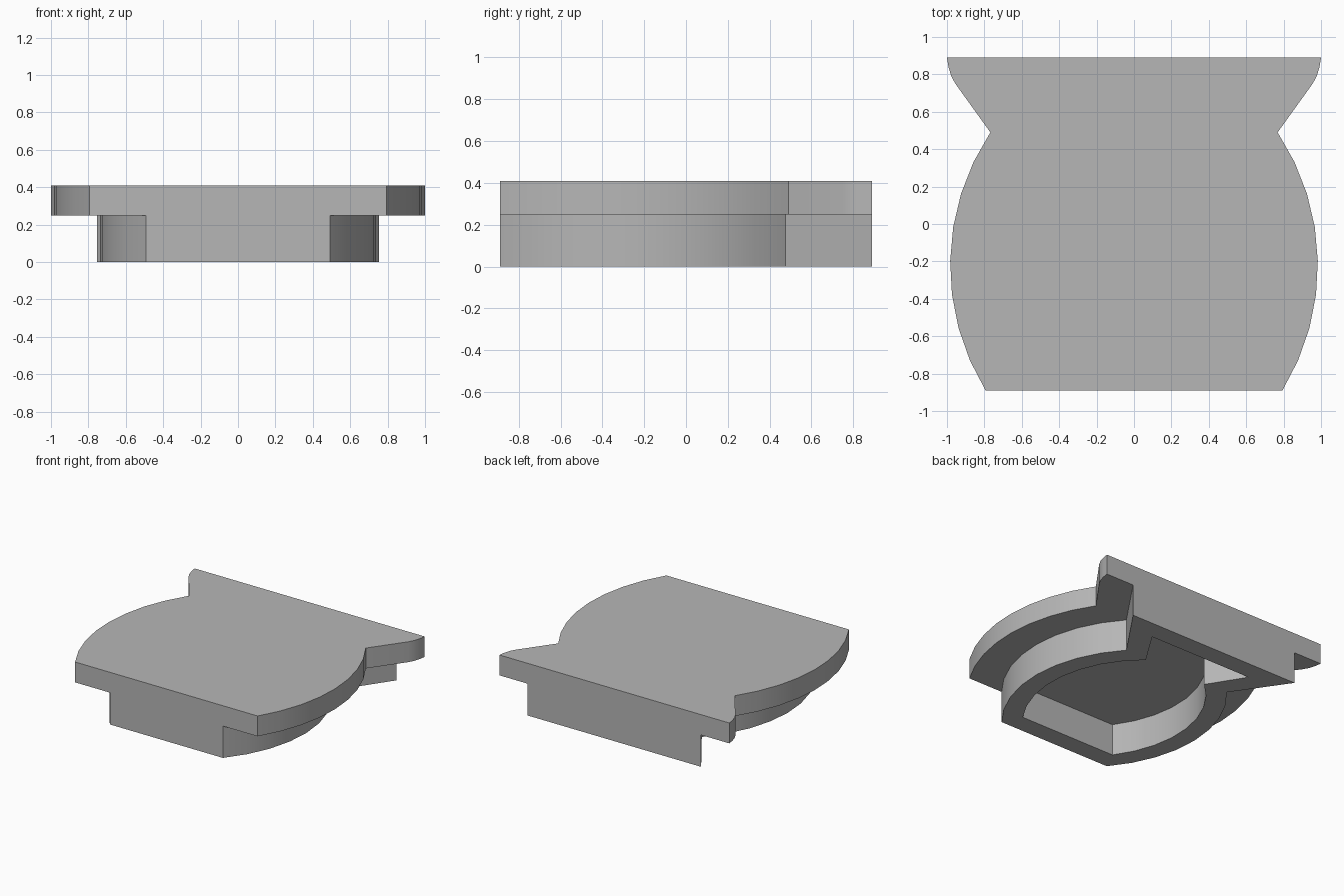
import bpy
import bmesh
import math

cube = bpy.data.objects.get("Cube")
if cube:
    bpy.data.objects.remove(cube, do_unlink=True)

grey = bpy.data.materials.new("plain grey")
grey.use_nodes = True
colour = (0.47, 0.47, 0.47, 1)
grey.diffuse_color = colour
grey.node_tree.nodes["Principled BSDF"].inputs["Base Color"].default_value = colour

CX, CY = -0.297, -0.22      # centre of the bulging side arc
SLAB_Z, TOP_Z = 0.25, 0.41
SEGMENTS = 8


def outline(radius, front, neck, flare):
    """Closed mirrored outline: front edge, bulging arc, neck, flared back."""
    a0 = math.asin((front - CY) / radius)
    a1 = math.asin((neck - CY) / radius)
    side = []
    for i in range(SEGMENTS + 1):
        a = a0 + (a1 - a0) * i / SEGMENTS
        side.append((CX + radius * math.cos(a), CY + radius * math.sin(a)))
    side += flare
    return side + [(-x, y) for x, y in reversed(side)]


def finish(name, bm):
    bmesh.ops.recalc_face_normals(bm, faces=bm.faces)
    mesh = bpy.data.meshes.new(name)
    bm.to_mesh(mesh)
    bm.free()
    mesh.materials.append(grey)
    obj = bpy.data.objects.new(name, mesh)
    bpy.context.collection.objects.link(obj)
    bpy.ops.object.select_all(action='DESELECT')
    obj.select_set(True)
    bpy.context.view_layer.objects.active = obj
    bpy.ops.object.shade_smooth_by_angle(angle=math.radians(25))


def loop(bm, points, z):
    return [bm.verts.new((x, y, z)) for x, y in points]


def bridge(bm, a, b):
    for i in range(len(a)):
        j = (i + 1) % len(a)
        bm.faces.new((a[i], a[j], b[j], b[i]))


# Top slab with rounded flare at the back
bm = bmesh.new()
shape = outline(1.28, -0.89, 0.49,
                [(0.955, 0.75), (0.977, 0.79), (0.992, 0.84), (1.0, 0.89)])
low, high = loop(bm, shape, SLAB_Z), loop(bm, shape, TOP_Z)
bm.faces.new(low)
bm.faces.new(high)
bridge(bm, low, high)
finish("top_slab", bm)

# Hollow rim under the slab, open at the bottom
bm = bmesh.new()
outer = outline(1.035, -0.89, 0.475, [(0.755, 0.89)])
inner = outline(0.885, -0.74, 0.457, [(0.45, 0.74)])
outer_low, outer_high = loop(bm, outer, 0), loop(bm, outer, SLAB_Z)
inner_low, inner_high = loop(bm, inner, 0), loop(bm, inner, SLAB_Z)
bridge(bm, outer_low, outer_high)
bridge(bm, inner_low, inner_high)
bridge(bm, outer_low, inner_low)
finish("lower_rim", bm)
